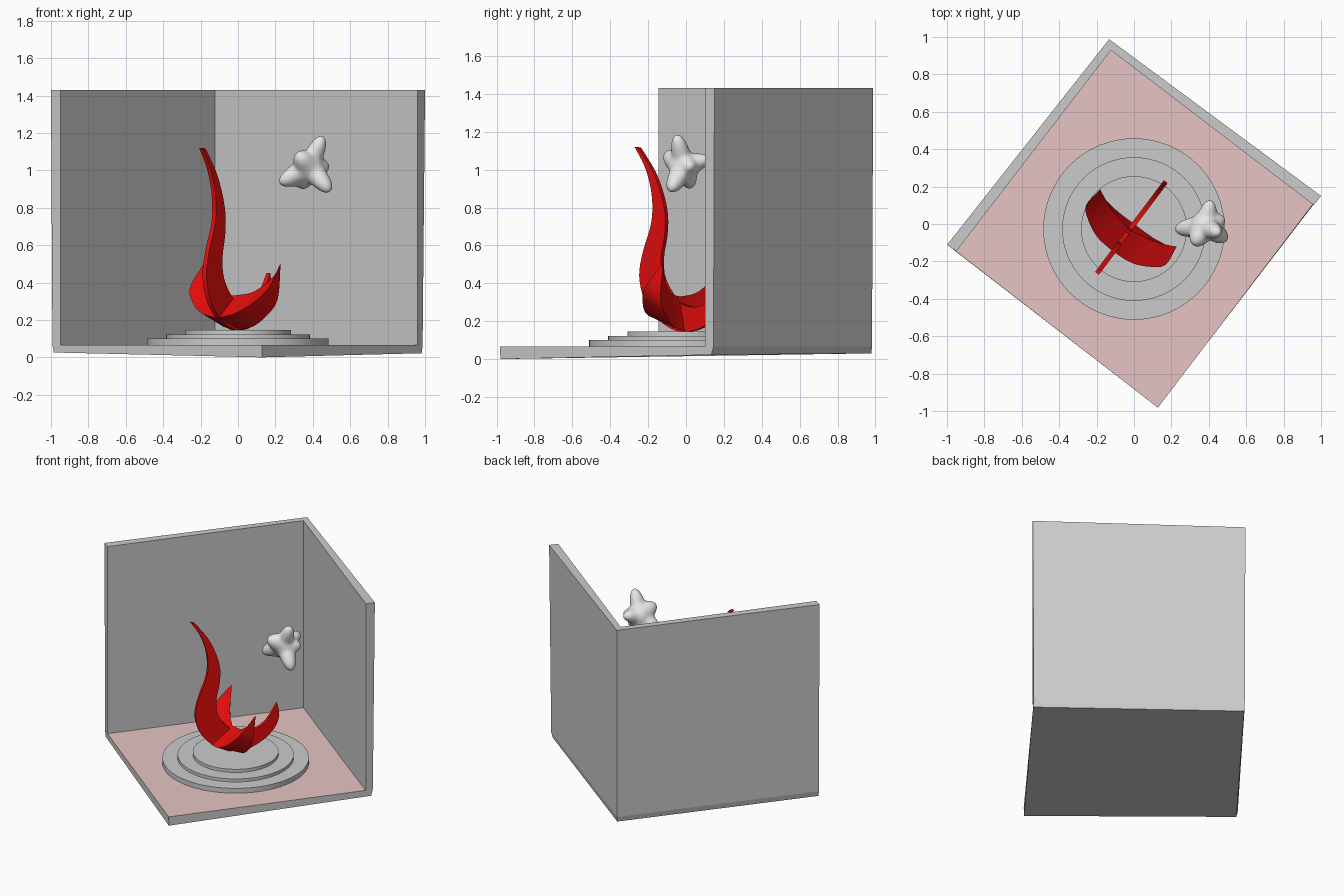
import bpy, bmesh, math
from mathutils import Vector

if "Cube" in bpy.data.objects:
    bpy.data.objects.remove(bpy.data.objects["Cube"])


def material(name, rgb):
    m = bpy.data.materials.new(name)
    m.diffuse_color = (*rgb, 1)
    m.use_nodes = True
    m.node_tree.nodes["Principled BSDF"].inputs["Base Color"].default_value = m.diffuse_color
    return m


GREY = material("stone grey", (0.6, 0.6, 0.6))
PINK = material("pale pink", (0.8, 0.55, 0.55))
RED = material("flame red", (0.8, 0.004, 0.004))
WHITE = material("smoke white", (0.8, 0.8, 0.8))


def finish(name, bm, *mats):
    bmesh.ops.recalc_face_normals(bm, faces=bm.faces)
    me = bpy.data.meshes.new(name)
    bm.to_mesh(me)
    bm.free()
    for m in mats:
        me.materials.append(m)
    ob = bpy.data.objects.new(name, me)
    bpy.context.collection.objects.link(ob)
    return ob


def prism(name, bottom, top, *mats):
    """Solid between two matching outlines."""
    bm = bmesh.new()
    a = [bm.verts.new(p) for p in bottom]
    b = [bm.verts.new(p) for p in top]
    bm.faces.new(a)
    bm.faces.new(b)
    n = len(a)
    for i in range(n):
        j = (i + 1) % n
        bm.faces.new((a[i], a[j], b[j], b[i]))
    return finish(name, bm, *mats)


def smooth_shade(ob, angle):
    bpy.ops.object.select_all(action='DESELECT')
    ob.select_set(True)
    bpy.context.view_layer.objects.active = ob
    bpy.ops.object.shade_smooth_by_angle(angle=math.radians(angle))


# Floor slab, pink on top, slightly tapered underneath
FLOOR_Z, WALL_Z = 0.065, 1.43
corners = [(0.128, -0.982), (0.987, 0.145), (-0.132, 0.982), (-0.992, -0.115)]
under = [(0.128, -0.98, 0), (0.982, 0.133, 0.022), (-0.13, 0.978, 0.03), (-0.985, -0.122, 0.026)]
floor = prism("floor", under, [(x, y, FLOOR_Z) for x, y in corners], GREY, PINK)
for p in floor.data.polygons:
    if p.normal.z > 0.9:
        p.material_index = 1

# Two back walls meeting at the rear corner
inner = {"left": (-0.95, -0.146), "corner": (-0.123, 0.929), "right": (0.961, 0.101)}
outer_low = {"left": corners[3], "corner": corners[2], "right": corners[1]}
outer_top = {"left": (-1.0, -0.112), "corner": (-0.133, 0.988), "right": (1.0, 0.15)}
for side in ("left", "right"):
    low = [outer_low[side], outer_low["corner"], inner["corner"], inner[side]]
    top = [outer_top[side], outer_top["corner"], inner["corner"], inner[side]]
    prism(side + "_wall", [(x, y, FLOOR_Z) for x, y in low],
          [(x, y, WALL_Z) for x, y in top], GREY)

# Stepped round base
for name, r, z0, z1 in (("lower_step", 0.485, 0.065, 0.1),
                        ("middle_step", 0.384, 0.1, 0.122),
                        ("upper_step", 0.283, 0.122, 0.145)):
    ring = [(r * math.cos(a), r * math.sin(a) - 0.027)
            for a in (2 * math.pi * i / 64 for i in range(64))]
    step = prism(name, [(x, y, z0) for x, y in ring], [(x, y, z1) for x, y in ring], GREY)
    smooth_shade(step, 30)

# Flame axes follow the room diagonal directions
U = Vector((0.8, -0.6, 0))
V = Vector((0.6, 0.8, 0))


def place(u, t, z):
    return U * u + V * t + Vector((0, 0, z))


def spline(pts, n):
    """Smooth curve through the points."""
    pts = [Vector(p) for p in pts]
    ext = [2 * pts[0] - pts[1]] + pts + [2 * pts[-1] - pts[-2]]
    out = []
    for i in range(len(pts) - 1):
        a, b, c, d = ext[i:i + 4]
        for k in range(n):
            s = k / n
            out.append(0.5 * (2 * b + (c - a) * s + (2 * a - 5 * b + 4 * c - d) * s * s
                              + (3 * b - a - 3 * c + d) * s ** 3))
    return out + [pts[-1]]


# Tall flame plate with a short rear tongue
tall_tip, rear_tip = (-0.33, 1.12), (0.27, 0.45)
under_edge = [rear_tip, (0.283, 0.37), (0.26, 0.29), (0.2, 0.22), (0.12, 0.17), (0.04, 0.147),
              (-0.06, 0.15), (-0.17, 0.205), (-0.25, 0.285), (-0.29, 0.38), (-0.298, 0.47),
              (-0.27, 0.58), (-0.225, 0.7), (-0.212, 0.8), (-0.225, 0.91), (-0.265, 1.02), tall_tip]
upper_edge = [(-0.305, 1.115), (-0.21, 0.99), (-0.155, 0.87), (-0.128, 0.76), (-0.132, 0.65),
              (-0.153, 0.55), (-0.15, 0.45), (-0.11, 0.37), (-0.04, 0.3), (0.05, 0.275),
              (0.13, 0.29), (0.2, 0.34), rear_tip]
outline = spline(under_edge, 3) + spline(upper_edge, 3)[:-1]
plate = prism("tall_flame", [place(-0.013, *p) for p in outline],
              [place(0.013, *p) for p in outline], RED)
smooth_shade(plate, 35)

# Crescent flame: three-edged blade (u, t, z), mirrored about the plate
tip = (0.255, 0.04, 0.505)
top_edge = spline([(0, -0.04, 0.33), (0.1, -0.02, 0.345), (0.17, 0, 0.385), (0.225, 0.025, 0.44), tip], 4)
ridge = spline([(0, -0.185, 0.21), (0.11, -0.175, 0.235), (0.2, -0.135, 0.29), (0.265, -0.075, 0.375), tip], 4)
keel = spline([(0, 0, 0.147), (0.1, 0, 0.165), (0.18, 0.01, 0.22), (0.25, 0.02, 0.31), tip], 4)
sections = list(zip(top_edge, ridge, keel))
bm = bmesh.new()
rows = []
for sec in [[(-p[0], p[1], p[2]) for p in s] for s in reversed(sections[1:])] + sections:
    rows.append([bm.verts.new(place(*p)) for p in sec])
for r0, r1 in zip(rows, rows[1:]):
    for i in range(3):
        j = (i + 1) % 3
        bm.faces.new((r0[i], r0[j], r1[j], r1[i]))
bmesh.ops.remove_doubles(bm, verts=bm.verts, dist=0.0005)
smooth_shade(finish("crescent_flame", bm, RED), 30)

# Floating smoke puff: ball pulled out into lobes (target point, sharpness)
centre = Vector((0.38, -0.01, 1.02))
lobes = [((0.455, -0.05, 1.185), 14), ((0.32, -0.115, 1.085), 7), ((0.22, -0.03, 0.93), 12),
         ((0.495, -0.085, 0.885), 12), ((0.41, 0.13, 1.06), 12), ((0.49, 0.03, 1.02), 10),
         ((0.34, 0.03, 0.9), 10)]
bm = bmesh.new()
bmesh.ops.create_icosphere(bm, subdivisions=5, radius=1)
for v in bm.verts:
    d = v.co.normalized()
    r = 0.078
    for p, k in lobes:
        arm = Vector(p) - centre
        r += (arm.length - 0.083) * math.exp(-k * (1 - d.dot(arm.normalized())))
    v.co = centre + d * r
smooth_shade(finish("smoke_puff", bm, WHITE), 180)
